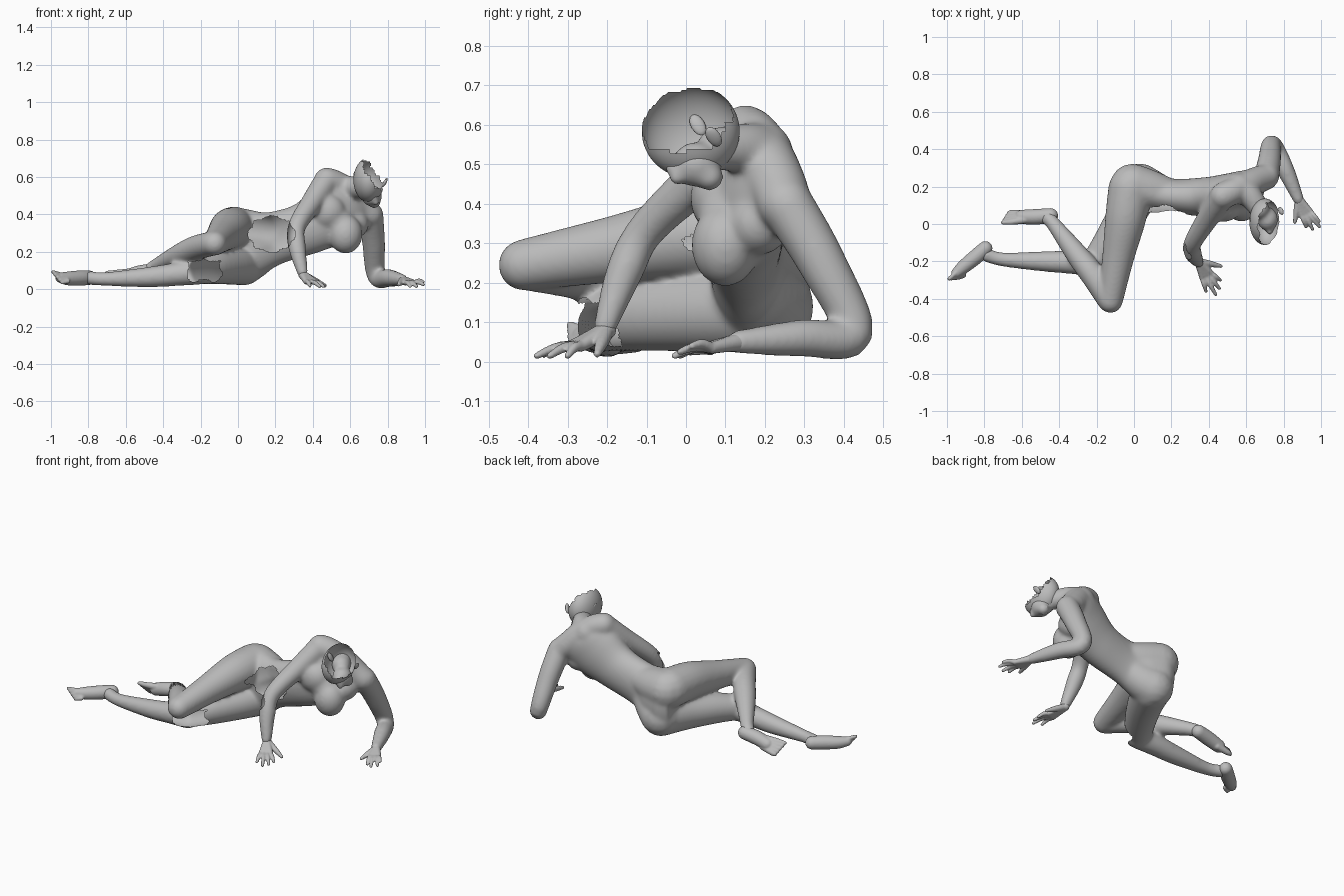
import bpy, bmesh, math
from mathutils import Vector, Matrix

if "Cube" in bpy.data.objects:
    bpy.data.objects.remove(bpy.data.objects["Cube"], do_unlink=True)

clay = bpy.data.materials.new("clay grey")
clay.use_nodes = True
clay.diffuse_color = (0.5, 0.5, 0.5, 1)
clay.node_tree.nodes["Principled BSDF"].inputs["Base Color"].default_value = (0.5, 0.5, 0.5, 1)


def catmull(rows, steps=6):
    """Smoothly interpolate rows of numbers."""
    out, n = [], len(rows)
    for i in range(n - 1):
        p = [rows[max(i - 1, 0)], rows[i], rows[i + 1], rows[min(i + 2, n - 1)]]
        for s in range(steps):
            t = s / steps
            out.append([0.5 * (2 * b + (c - a) * t + (2 * a - 5 * b + 4 * c - d) * t * t
                               + (3 * b - a - 3 * c + d) * t ** 3) for a, b, c, d in zip(*p)])
    return out + [list(rows[-1])]


def ball(bm, centre, radii, rot=Matrix(), segs=24):
    if not isinstance(radii, tuple):
        radii = (radii,) * 3
    m = Matrix.Translation(centre) @ rot @ Matrix.Diagonal((*radii, 1))
    bmesh.ops.create_uvsphere(bm, u_segments=segs, v_segments=segs // 2, radius=1, matrix=m)


def skin_rings(bm, rings):
    """Join rings of points into a closed tube."""
    rows = [[bm.verts.new(p) for p in ring] for ring in rings]
    n = len(rows[0])
    faces = [bm.faces.new((a[i], a[(i + 1) % n], b[(i + 1) % n], b[i]))
             for a, b in zip(rows, rows[1:]) for i in range(n)]
    faces += [bm.faces.new(rows[0][::-1]), bm.faces.new(rows[-1])]
    bmesh.ops.recalc_face_normals(bm, faces=faces)


def limb(bm, rows, n=20):
    """Tapered tube through (x, y, z, radius) with round ends."""
    pts = catmull(rows)
    rings = []
    for i, p in enumerate(pts):
        c = Vector(p[:3])
        d = Vector(pts[min(i + 1, len(pts) - 1)][:3]) - Vector(pts[max(i - 1, 0)][:3])
        d.normalize()
        side = d.cross(Vector((0.3, 0.2, 1))).normalized()
        up = side.cross(d)
        rings.append([c + p[3] * (side * math.cos(a) + up * math.sin(a))
                      for a in (2 * math.pi * k / n for k in range(n))])
    skin_rings(bm, rings)
    for p in (pts[0], pts[-1]):
        ball(bm, p[:3], p[3], segs=16)


def trunk(bm, rows, n=32):
    """Loft of ovals: centre, half width, half depth, width direction."""
    rings = []
    for p in catmull(rows):
        c, w = Vector(p[:3]), Vector(p[5:8]).normalized()
        d = Vector((0, 1, 0))
        d = (d - w * d.dot(w)).normalized()
        rings.append([c + w * p[3] * math.cos(a) + d * p[4] * math.sin(a)
                      for a in (2 * math.pi * k / n for k in range(n))])
    skin_rings(bm, rings)


def hand(bm, wrist, knuckles, tips, thumb):
    w = Vector(wrist)
    a, b = Vector(knuckles[0]), Vector(knuckles[1])
    for i, tip in enumerate(tips):
        k, t = a.lerp(b, i / 3), Vector(tip)
        m = (k + t) / 2 + Vector((0, 0, 0.008))
        limb(bm, [(*w, 0.024), (*w.lerp(k, 0.5), 0.019), (*k, 0.015)], n=12)
        limb(bm, [(*k, 0.014), (*m, 0.0125), (*t, 0.009)], n=12)
    t = Vector(thumb)
    limb(bm, [(*w, 0.02), (*w.lerp(t, 0.55), 0.017), (*t, 0.01)], n=12)


def finish(name, bm, voxel=0, rounds=0, gap=None):
    """Make the object; fuse and soften its parts if a voxel size is given, then cut gaps."""
    me = bpy.data.meshes.new(name)
    bm.to_mesh(me)
    bm.free()
    ob = bpy.data.objects.new(name, me)
    bpy.context.collection.objects.link(ob)
    if voxel:
        bpy.context.view_layer.objects.active = ob
        fuse = ob.modifiers.new("fuse", "REMESH")
        fuse.mode, fuse.voxel_size = "VOXEL", voxel
        bpy.ops.object.modifier_apply(modifier="fuse")
        soft = ob.modifiers.new("soften", "SMOOTH")
        soft.factor, soft.iterations = 0.5, rounds
        bpy.ops.object.modifier_apply(modifier="soften")
    bm = bmesh.new()
    bm.from_mesh(ob.data)
    if gap:
        bmesh.ops.delete(bm, geom=[f for f in bm.faces if gap(f)], context="FACES")
    for f in bm.faces:
        f.smooth = True
    bm.to_mesh(ob.data)
    bm.free()
    ob.data.materials.clear()
    ob.data.materials.append(clay)


def body_gap(f):
    """Openings in the shell at the belly and the lower knee."""
    c, n = f.calc_center_median(), f.normal
    wobble = 0.012 * math.sin(60 * c.x) * math.cos(75 * c.z)
    belly = (((c.x - 0.18) / 0.125) ** 2 + ((c.z - 0.295) / 0.095) ** 2 < 1 + 12 * wobble
             and c.y < 0.16 and n.y < -0.15)
    knee = (abs(c.x + 0.18) < 0.085 + wobble and abs(c.z - 0.10) < 0.05 + wobble
            and -0.33 < c.y < -0.1 and n.y < -0.2)
    return belly or knee


def skull_gap(f):
    """Ragged opening across the crown."""
    c = f.calc_center_median()
    return ((c - Vector((0.72, 0, 0.61))).dot(Vector((0.82, -0.2, 0.53)))
            > 0.006 * math.sin(90 * c.y) + 0.004 * math.sin(170 * c.z))


bm = bmesh.new()
# Trunk from pelvis to shoulders
trunk(bm, [(-0.07, 0.20, 0.24, 0.15, 0.09, 0, 0, 1),
           (0.00, 0.195, 0.235, 0.195, 0.12, 0, 0, 1),
           (0.09, 0.175, 0.245, 0.18, 0.115, -0.1, 0, 1),
           (0.20, 0.15, 0.275, 0.143, 0.093, -0.28, 0, 1),
           (0.38, 0.145, 0.33, 0.145, 0.105, -0.5, 0, 0.85),
           (0.50, 0.16, 0.41, 0.175, 0.11, -0.55, -0.1, 0.8),
           (0.58, 0.19, 0.48, 0.16, 0.092, -0.6, -0.22, 0.55),
           (0.63, 0.20, 0.52, 0.085, 0.055, -0.6, -0.22, 0.5)])
# Buttocks flowing into the flanks
limb(bm, [(-0.01, 0.205, 0.32, 0.119), (0.09, 0.18, 0.31, 0.108), (0.19, 0.155, 0.305, 0.088)])
limb(bm, [(0.03, 0.21, 0.14, 0.116), (0.09, 0.185, 0.17, 0.108), (0.17, 0.155, 0.225, 0.09)])
# Chest
ball(bm, (0.575, 0.10, 0.295), (0.092, 0.087, 0.105))
ball(bm, (0.62, 0.185, 0.35), 0.08)
ball(bm, (0.475, 0.088, 0.415), (0.10, 0.078, 0.095))
ball(bm, (0.53, 0.12, 0.36), 0.09)
# Shoulder girdle
limb(bm, [(0.475, 0.15, 0.58, 0.072), (0.53, 0.175, 0.56, 0.072), (0.60, 0.205, 0.50, 0.078),
          (0.66, 0.235, 0.44, 0.074), (0.705, 0.25, 0.40, 0.07)])
# Neck and jaw
limb(bm, [(0.56, 0.19, 0.525, 0.085), (0.62, 0.15, 0.54, 0.066), (0.67, 0.08, 0.54, 0.055)])
ball(bm, (0.715, 0.025, 0.50), (0.057, 0.062, 0.058))
ball(bm, (0.728, 0.06, 0.468), 0.037)
limb(bm, [(0.725, -0.045, 0.505, 0.016), (0.737, -0.024, 0.465, 0.02)], n=12)

# Arms
limb(bm, [(0.475, 0.15, 0.58, 0.069), (0.40, 0.04, 0.47, 0.06), (0.315, -0.10, 0.335, 0.049),
          (0.315, -0.155, 0.23, 0.048), (0.345, -0.205, 0.09, 0.031)])
limb(bm, [(0.71, 0.255, 0.40, 0.068), (0.725, 0.345, 0.25, 0.062), (0.74, 0.425, 0.07, 0.051),
          (0.81, 0.29, 0.06, 0.048), (0.88, 0.13, 0.05, 0.031)])

# Upper leg, bent sharply at the knee
limb(bm, [(-0.02, 0.19, 0.325, 0.118), (-0.045, 0.03, 0.32, 0.11), (-0.085, -0.18, 0.285, 0.086),
          (-0.125, -0.412, 0.245, 0.066)])
limb(bm, [(-0.13, -0.412, 0.245, 0.064), (-0.215, -0.28, 0.225, 0.067), (-0.30, -0.17, 0.19, 0.061),
          (-0.43, 0.0, 0.13, 0.040), (-0.46, 0.03, 0.11, 0.040)])
# Lower leg, stretched along the ground
limb(bm, [(0.03, 0.19, 0.135, 0.115), (-0.04, 0.05, 0.127, 0.103), (-0.13, -0.10, 0.117, 0.091),
          (-0.21, -0.21, 0.102, 0.076)])
limb(bm, [(-0.20, -0.215, 0.095, 0.070), (-0.33, -0.205, 0.08, 0.063), (-0.48, -0.20, 0.065, 0.055),
          (-0.70, -0.19, 0.055, 0.038), (-0.79, -0.165, 0.06, 0.038)])
finish("body", bm, 0.008, 28, body_gap)

# Hands
bm = bmesh.new()
hand(bm, (0.345, -0.20, 0.08), ((0.365, -0.29, 0.04), (0.415, -0.265, 0.04)),
     [(0.385, -0.36, 0.018), (0.437, -0.378, 0.015), (0.457, -0.345, 0.015), (0.462, -0.30, 0.015)],
     (0.465, -0.225, 0.02))
finish("right_hand", bm, 0.005, 3)
bm = bmesh.new()
hand(bm, (0.88, 0.135, 0.05), ((0.895, 0.05, 0.035), (0.945, 0.065, 0.035)),
     [(0.92, -0.015, 0.015), (0.955, -0.028, 0.015), (0.992, -0.015, 0.025), (0.99, 0.015, 0.04)],
     (0.86, 0.01, 0.025))
finish("left_hand", bm, 0.005, 3)

# Feet with toes
bm = bmesh.new()
limb(bm, [(-0.445, 0.045, 0.10, 0.040), (-0.53, 0.038, 0.085, 0.042), (-0.60, 0.038, 0.065, 0.038)])
for i in range(5):
    limb(bm, [(-0.58, 0.024 + 0.007 * i, 0.09 - 0.01 * i, 0.022),
              (-0.65, 0.012 + 0.012 * i, 0.088 - 0.014 * i, 0.017),
              (-0.70 + 0.008 * i, 0.008 + 0.013 * i, 0.088 - 0.015 * i, 0.012)], n=10)
finish("right_foot", bm, 0.005, 5)
bm = bmesh.new()
limb(bm, [(-0.795, -0.13, 0.062, 0.039), (-0.845, -0.175, 0.06, 0.041), (-0.91, -0.228, 0.058, 0.037),
          (-0.95, -0.262, 0.062, 0.028)])
for i in range(5):
    limb(bm, [(-0.94 + 0.008 * i, -0.25 - 0.006 * i, 0.075 - 0.008 * i, 0.013),
              (-0.988 + 0.012 * i, -0.293 + 0.001 * i, 0.092 - 0.014 * i, 0.011)], n=10)
finish("left_foot", bm, 0.005, 5)

# Skull shell, open at the crown
bm = bmesh.new()
ball(bm, (0.70, 0.012, 0.584), (0.083, 0.124, 0.119), segs=64)
finish("skull", bm, gap=skull_gap)

# Ears
for name, c, turn in [("left_ear", (0.785, 0.07, 0.57), 0.5), ("right_ear", (0.63, 0.03, 0.60), -0.3)]:
    bm = bmesh.new()
    rot = Matrix.Rotation(turn, 4, "Y") @ Matrix.Rotation(0.5, 4, "X")
    ball(bm, c, (0.009, 0.018, 0.03), rot, 16)
    finish(name, bm)
